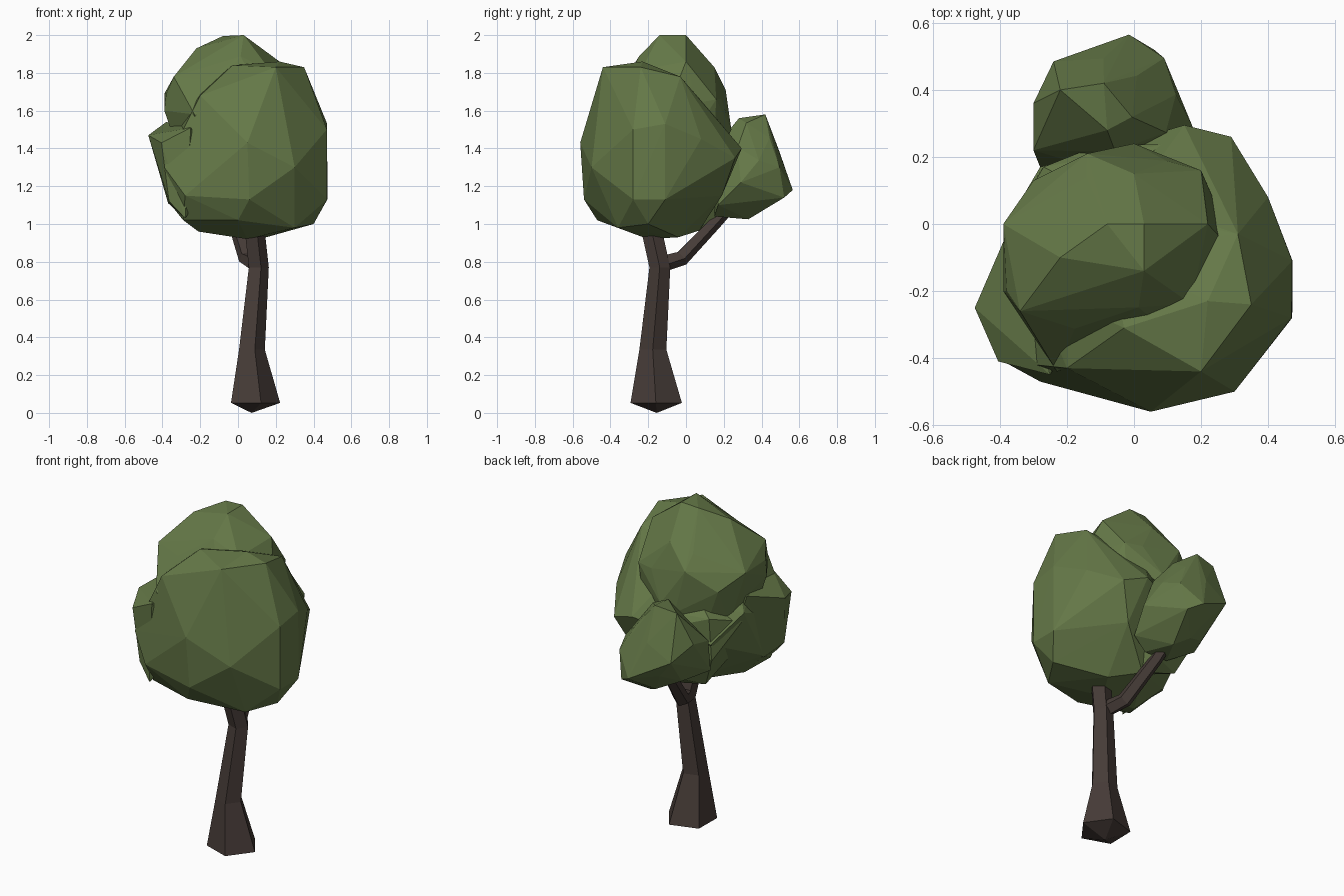
import bpy, bmesh, math, random
from mathutils import Vector

random.seed(4)


def material(name, rgb):
    m = bpy.data.materials.new(name)
    m.diffuse_color = (*rgb, 1)
    return m


LEAF = material("leaf green", (0.130, 0.190, 0.064))
BARK = material("bark brown", (0.062, 0.045, 0.039))


def finish(bm, name, mat):
    bmesh.ops.recalc_face_normals(bm, faces=bm.faces)
    me = bpy.data.meshes.new(name)
    bm.to_mesh(me)
    bm.free()
    me.materials.append(mat)
    ob = bpy.data.objects.new(name, me)
    bpy.context.collection.objects.link(ob)


def limb(name, path, sides, turn, flat_rings, tip=None):
    """Tapered tube through (x, y, z, radius) stations."""
    bm = bmesh.new()
    pts = [Vector(p[:3]) for p in path]
    rings = []
    for i, p in enumerate(pts):
        d = pts[min(i + 1, len(pts) - 1)] - pts[max(i - 1, 0)]
        d = Vector((0, 0, 1)) if flat_rings else d.normalized()
        u = (Vector((1, 0, 0)) - d * d.x).normalized()
        v = d.cross(u)
        angles = [turn + k * math.tau / sides for k in range(sides)]
        rings.append([bm.verts.new(p + path[i][3] * (u * math.cos(a) + v * math.sin(a)))
                      for a in angles])
    for a, b in zip(rings, rings[1:]):
        for k in range(sides):
            j = (k + 1) % sides
            bm.faces.new((a[k], a[j], b[j], b[k]))
    bm.faces.new(rings[-1])
    if tip:
        t = bm.verts.new(tip)
        for k in range(sides):
            bm.faces.new((t, rings[0][(k + 1) % sides], rings[0][k]))
    else:
        bm.faces.new(rings[0][::-1])
    finish(bm, name, BARK)


def clump(name, centre, radii, corners, n=34):
    """Faceted leaf mass: hull of a rough ellipsoid plus a few outer corners."""
    bm = bmesh.new()
    for i in range(n):
        z = 1 - (2 * i + 1) / n
        a = i * 2.39996 + random.uniform(-0.2, 0.2)
        s = math.sqrt(1 - z * z)
        k = random.uniform(0.94, 1.0)
        d = (s * math.cos(a), s * math.sin(a), z)
        bm.verts.new([c + r * k * q for c, r, q in zip(centre, radii, d)])
    for c in corners:
        bm.verts.new(c)
    bmesh.ops.convex_hull(bm, input=bm.verts[:])
    bmesh.ops.delete(bm, geom=[v for v in bm.verts if not v.link_faces], context='VERTS')
    finish(bm, name, LEAF)


# Trunk with flared foot and pointed underside, and the rear side branch
limb("trunk", [(0.08, -0.157, 0.053, 0.143), (0.067, -0.175, 0.335, 0.075),
               (0.105, -0.138, 0.77, 0.058), (0.085, -0.178, 0.95, 0.058)],
     5, math.radians(-1), True, (0.072, -0.155, 0.0))
limb("branch", [(0.1, -0.15, 0.785, 0.048), (0.045, -0.025, 0.82, 0.043),
                (-0.02, 0.16, 1.015, 0.036), (-0.03, 0.2, 1.06, 0.035)],
     5, 0.3, False)

# Leaf clumps: broad main crown, its lower left and rear lobes, domed top
clump("crown_main", (0.03, -0.17, 1.38), (0.395, 0.36, 0.43),
      [(0.22, -0.23, 1.86), (-0.03, -0.31, 1.84), (0.2, -0.44, 1.83), (0.35, -0.24, 1.83),
       (0.31, -0.03, 1.78), (-0.2, -0.43, 1.68), (0.05, -0.56, 1.43), (0.3, -0.5, 1.3),
       (0.47, -0.28, 1.5), (0.06, -0.54, 1.13), (0.0, -0.47, 1.02), (0.05, -0.2, 0.92),
       (0.15, -0.04, 0.93), (-0.28, 0.17, 1.3), (-0.39, -0.41, 1.3), (-0.38, 0.0, 1.45),
       (-0.37, -0.2, 1.12), (-0.29, -0.38, 1.02), (-0.21, -0.25, 0.96), (-0.28, -0.47, 1.15),
       (0.473, -0.11, 1.13), (0.472, -0.28, 1.13), (0.4, -0.2, 1.0), (0.29, 0.26, 1.35),
       (0.15, 0.295, 1.4), (0.4, 0.08, 1.45), (0.472, -0.11, 1.53), (0.2, 0.19, 1.15),
       (0.3, -0.36, 0.98), (0.0, 0.07, 0.965)], 40)
clump("crown_left_lobe", (-0.25, -0.22, 1.3), (0.13, 0.17, 0.2),
      [(-0.475, -0.25, 1.47), (-0.405, -0.41, 1.43), (-0.38, -0.03, 1.54),
       (-0.25, -0.45, 1.51), (-0.37, -0.2, 1.11), (-0.365, -0.4, 1.12),
       (-0.28, -0.43, 1.03)], 12)
clump("crown_rear_lobe", (-0.08, 0.03, 1.3), (0.24, 0.19, 0.3),
      [(-0.27, 0.17, 1.45), (-0.12, 0.23, 1.4), (0.1, 0.24, 1.45), (-0.2, 0.1, 1.02),
       (0.0, 0.07, 0.965), (0.0, 0.17, 1.04), (-0.28, 0.16, 1.2), (-0.37, 0.0, 1.4)], 16)
clump("crown_top", (-0.03, -0.09, 1.52), (0.35, 0.32, 0.44),
      [(0.03, -0.14, 2.0), (-0.08, 0.0, 1.995), (0.03, 0.0, 2.0), (-0.22, -0.1, 1.93),
       (-0.39, 0.0, 1.69), (-0.34, -0.26, 1.78), (0.0, 0.15, 1.83), (-0.14, 0.21, 1.71),
       (0.0, 0.24, 1.5), (0.22, 0.0, 1.86), (-0.39, -0.2, 1.6), (-0.3, 0.13, 1.6),
       (0.2, 0.16, 1.66), (-0.23, -0.44, 1.58), (-0.38, -0.2, 1.69)])

# Small clump on the rear branch
clump("crown_back", (-0.07, 0.33, 1.3), (0.21, 0.18, 0.25),
      [(-0.22, 0.4, 1.56), (-0.09, 0.42, 1.58), (-0.015, 0.565, 1.18), (0.06, 0.52, 1.14),
       (0.175, 0.29, 1.22), (-0.3, 0.36, 1.38), (-0.3, 0.22, 1.35), (-0.08, 0.28, 1.56),
       (0.0, 0.33, 1.025), (-0.1, 0.15, 1.04), (-0.24, 0.485, 1.3), (0.09, 0.495, 1.3),
       (0.14, 0.17, 1.1), (-0.28, 0.17, 1.15), (0.05, 0.15, 1.04)], 20)
